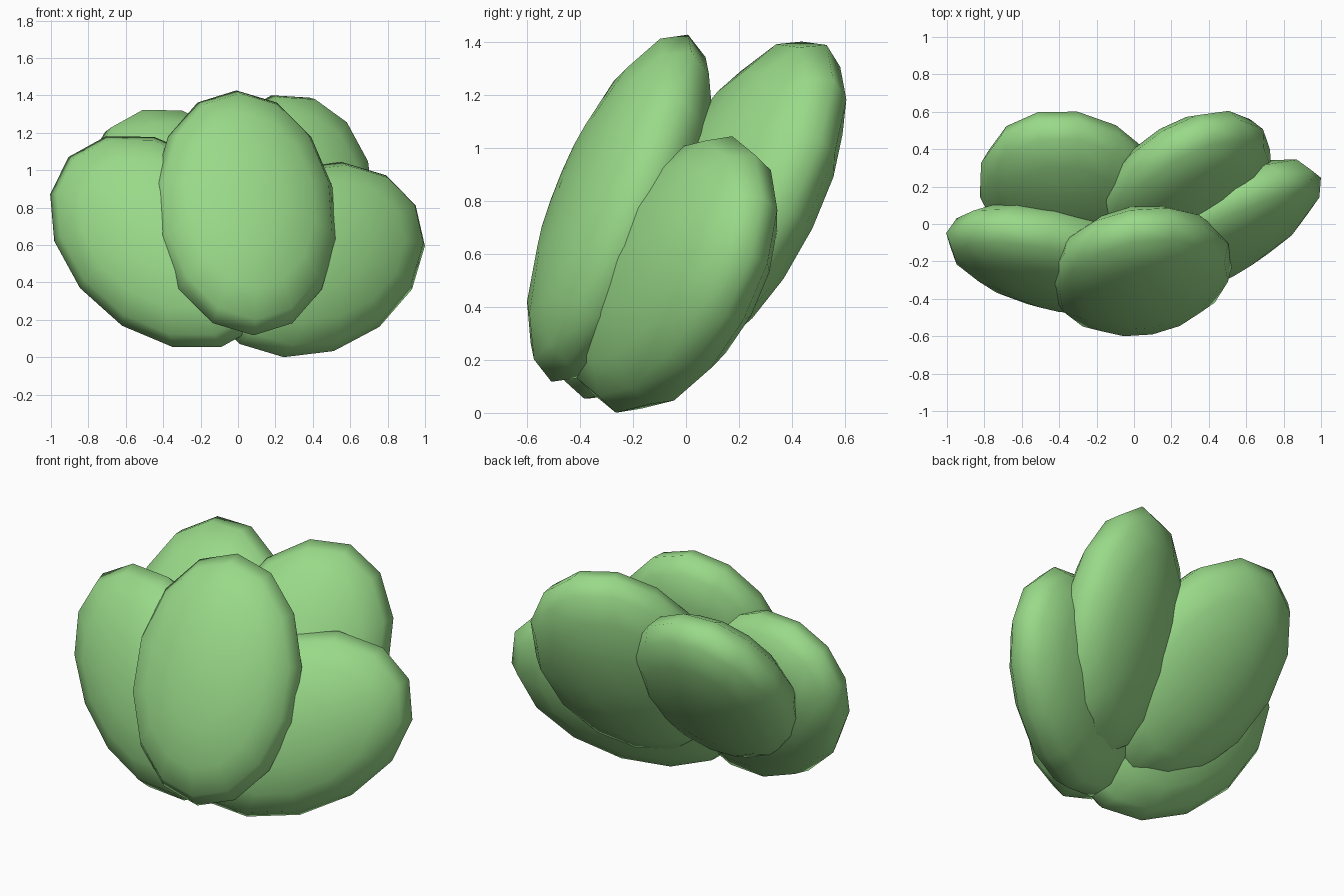
import bpy
import bmesh
from mathutils import Matrix, Vector

cube = bpy.data.objects.get("Cube")
if cube:
    bpy.data.objects.remove(cube)

# Leaf colour
green = bpy.data.materials.new("leaf_green")
green.use_nodes = True
colour = (0.32, 0.70, 0.25, 1.0)
green.diffuse_color = colour
green.node_tree.nodes["Principled BSDF"].inputs["Base Color"].default_value = colour

# Half length, half width and half thickness shared by every leaf
LENGTH, WIDTH, THICKNESS = 0.705, 0.497, 0.245


def make_leaf(name, centre, tip, face):
    """Flattened ball: tip is the long direction, face the thin one."""
    long_axis = Vector(tip).normalized()
    thin_axis = Vector(face)
    thin_axis = (thin_axis - long_axis * thin_axis.dot(long_axis)).normalized()
    wide_axis = thin_axis.cross(long_axis)

    bm = bmesh.new()
    bmesh.ops.create_uvsphere(bm, u_segments=14, v_segments=8, radius=1)
    # Turn the ball so that rim corners sit on the leaf tips
    if max(v.co.x for v in bm.verts) < 0.999:
        bm.transform(Matrix.Rotation(1.5707963, 4, "Z"))
    bm.transform(Matrix.Diagonal((LENGTH, WIDTH, THICKNESS, 1)))
    turn = Matrix((long_axis, wide_axis, thin_axis)).transposed()
    bm.transform(turn.to_4x4())
    for f in bm.faces:
        f.smooth = True

    mesh = bpy.data.meshes.new(name)
    bm.to_mesh(mesh)
    bm.free()
    mesh.materials.append(green)
    leaf = bpy.data.objects.new(name, mesh)
    leaf.location = centre
    bpy.context.collection.objects.link(leaf)


# Cluster of five leaves leaning outwards
make_leaf("front_leaf", (0.037, -0.25, 0.772), (-0.065, 0.365, 0.927), (0.17, -0.93, 0.35))
make_leaf("left_leaf", (0.40, -0.045, 0.522), (0.775, 0.468, 0.41), (0.395, -0.88, 0.25))
make_leaf("right_leaf", (-0.40, -0.19, 0.617), (-0.72, 0.265, 0.645), (-0.11, -0.95, 0.265))
make_leaf("back_left_leaf", (0.265, 0.185, 0.785), (0.17, 0.49, 0.855), (0.40, -0.82, 0.40))
make_leaf("back_right_leaf", (-0.315, 0.15, 0.77), (-0.30, 0.575, 0.762), (0.02, -0.80, 0.60))
